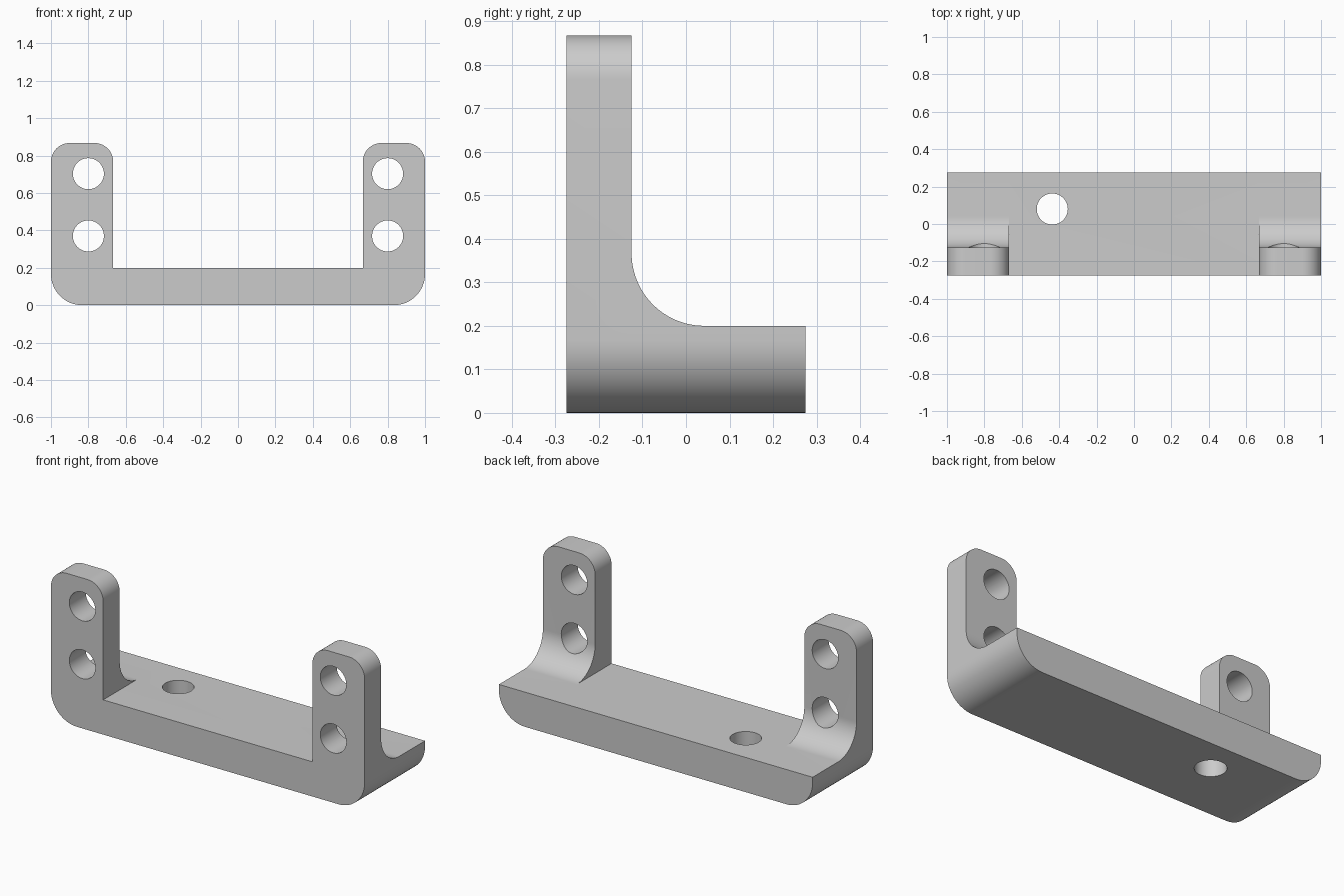
import bpy
import math
from mathutils import Vector

cube = bpy.data.objects.get("Cube")
if cube:
    bpy.data.objects.remove(cube, do_unlink=True)

# Main dimensions
BASE_TOP, HEIGHT = 0.2, 0.867
BACK, FRONT = 0.275, -0.275
LEG_INNER, LEG_BACK = 0.667, -0.125
HOLE_R = 0.083

grey = bpy.data.materials.new("light_grey")
grey.use_nodes = True
colour = (0.6, 0.6, 0.6, 1)
grey.diffuse_color = colour
grey.node_tree.nodes["Principled BSDF"].inputs["Base Color"].default_value = colour


def arc(cx, cy, r, start, end, steps=16):
    """Points along an arc, angles in degrees."""
    angles = [math.radians(start + (end - start) * i / steps) for i in range(steps + 1)]
    return [(cx + r * math.cos(a), cy + r * math.sin(a)) for a in angles]


def prism(name, outline, place, low, high):
    """Extrude a 2D outline; place(u, v, w) maps it into space."""
    n = len(outline)
    verts = [place(u, v, w) for w in (low, high) for u, v in outline]
    faces = [tuple(range(n)), tuple(reversed(range(n, 2 * n)))]
    faces += [(i, i + n, (i + 1) % n + n, (i + 1) % n) for i in range(n)]
    mesh = bpy.data.meshes.new(name)
    mesh.from_pydata(verts, [], faces)
    # Turn the faces outward if the outline runs the other way
    if mesh.polygons[0].normal.dot(Vector(place(0, 0, high)) - Vector(place(0, 0, low))) > 0:
        mesh.flip_normals()
    mesh.materials.append(grey)
    obj = bpy.data.objects.new(name, mesh)
    bpy.context.collection.objects.link(obj)
    return obj


def along_x(u, v, w):
    return (w, u, v)


def along_y(u, v, w):
    return (u, w, v)


def along_z(u, v, w):
    return (u, v, w)


# Front outline: a U with rounded feet and rounded leg tops
half = [(LEG_INNER, BASE_TOP)]
half += arc(LEG_INNER + 0.1, HEIGHT - 0.1, 0.1, 180, 90)
half += arc(0.9, HEIGHT - 0.1, 0.1, 90, 0)
half += arc(0.833, 0.167, 0.167, 0, -90)
outline = half + [(-x, z) for x, z in reversed(half)]
bracket = prism("bracket", outline, along_y, -0.4, 0.4)

# Side outline: an L with a filleted inner corner
side = [(FRONT, -0.1), (BACK, -0.1), (BACK, BASE_TOP)]
side += arc(LEG_BACK + 0.167, BASE_TOP + 0.167, 0.167, 270, 180, 24)
side += [(LEG_BACK, 1), (FRONT, 1)]
cutters = [("INTERSECT", prism("side_profile_cutter", side, along_x, -1.2, 1.2))]

# Screw holes through the legs and one through the base
for x in (-0.8, 0.8):
    for z in (0.37, 0.703):
        circle = arc(x, z, HOLE_R, 0, 360, 48)[:-1]
        cutters.append(("DIFFERENCE", prism("leg_hole_cutter", circle, along_y, -0.5, 0.5)))
circle = arc(-0.437, 0.08, HOLE_R, 0, 360, 48)[:-1]
cutters.append(("DIFFERENCE", prism("base_hole_cutter", circle, along_z, -0.2, 0.5)))

bpy.ops.object.select_all(action="DESELECT")
bracket.select_set(True)
bpy.context.view_layer.objects.active = bracket
for operation, cutter in cutters:
    mod = bracket.modifiers.new("cut", "BOOLEAN")
    mod.operation = operation
    mod.solver = "EXACT"
    mod.object = cutter
    bpy.ops.object.modifier_apply(modifier=mod.name)
    bpy.data.objects.remove(cutter, do_unlink=True)

bpy.ops.object.shade_smooth_by_angle(angle=math.radians(30))
